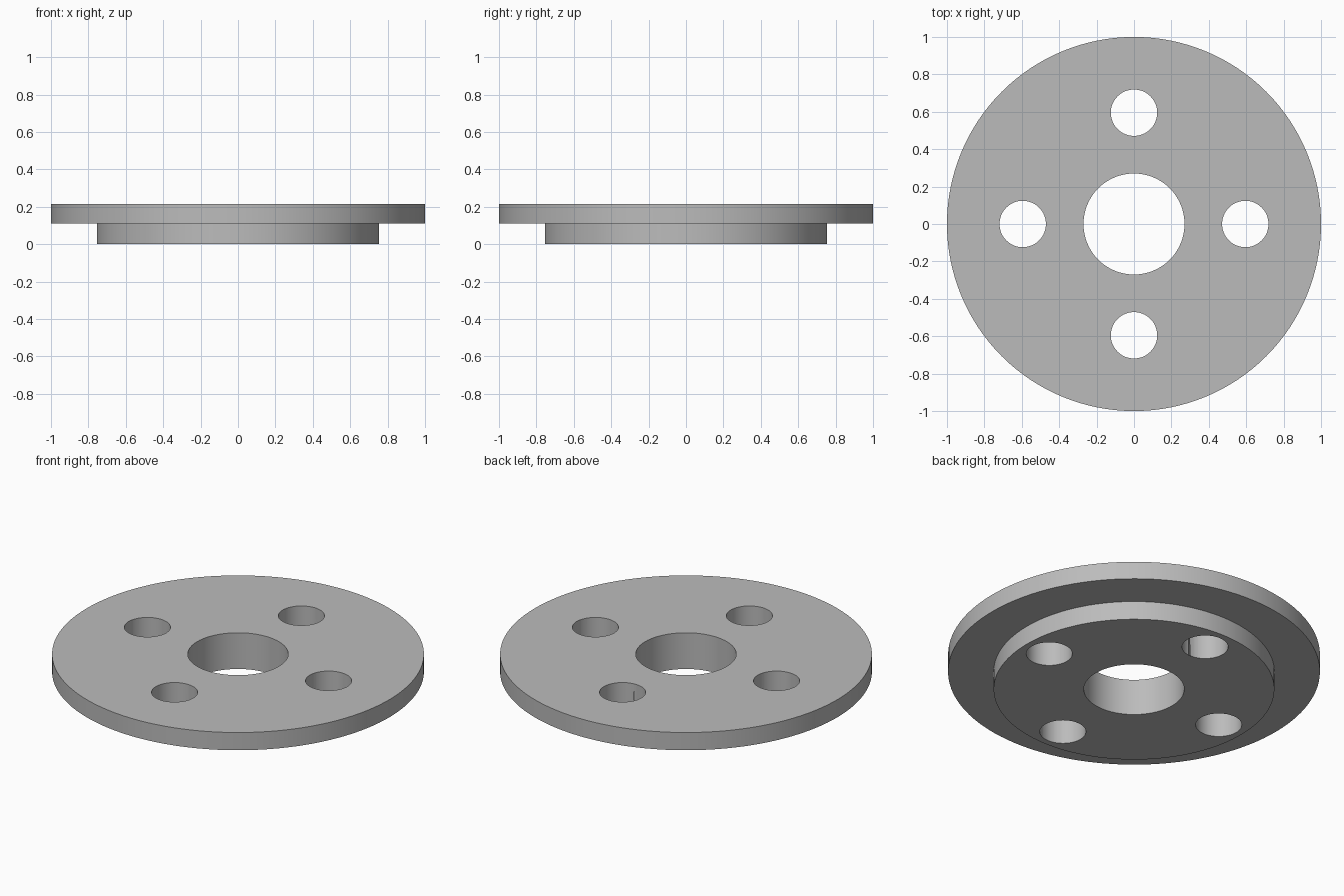
import bpy
import bmesh
from math import radians, tau, cos, sin

SEGMENTS = 128
RIM, HUB, BORE = 1.0, 0.755, 0.27
STEP, TOP = 0.11, 0.215
HOLE_RADIUS, HOLE_CIRCLE, HOLE_COUNT = 0.124, 0.595, 4

if "Cube" in bpy.data.objects:
    bpy.data.objects.remove(bpy.data.objects["Cube"], do_unlink=True)

# Plain grey metal
grey = bpy.data.materials.new("grey_metal")
grey.use_nodes = True
colour = (0.5, 0.5, 0.5, 1.0)
grey.diffuse_color = colour
grey.node_tree.nodes["Principled BSDF"].inputs["Base Color"].default_value = colour


def lathe(name, profile):
    """Revolve a closed (radius, height) profile about the z axis."""
    bm = bmesh.new()
    rings = []
    for i in range(SEGMENTS):
        a = tau * i / SEGMENTS
        rings.append([bm.verts.new((r * cos(a), r * sin(a), z)) for r, z in profile])
    count = len(profile)
    for i, ring in enumerate(rings):
        after = rings[(i + 1) % SEGMENTS]
        for j in range(count):
            k = (j + 1) % count
            bm.faces.new((ring[j], after[j], after[k], ring[k]))
    bmesh.ops.recalc_face_normals(bm, faces=bm.faces)
    mesh = bpy.data.meshes.new(name)
    bm.to_mesh(mesh)
    bm.free()
    obj = bpy.data.objects.new(name, mesh)
    bpy.context.collection.objects.link(obj)
    obj.data.materials.append(grey)
    return obj


# Stepped disc with a central bore
flange = lathe("flange", [(BORE, 0), (HUB, 0), (HUB, STEP),
                          (RIM, STEP), (RIM, TOP), (BORE, TOP)])

# Bolt holes on a circle, cut right through
for i in range(HOLE_COUNT):
    a = tau * i / HOLE_COUNT
    bpy.ops.mesh.primitive_cylinder_add(
        vertices=64, radius=HOLE_RADIUS, depth=1,
        location=(HOLE_CIRCLE * cos(a), HOLE_CIRCLE * sin(a), TOP / 2))
    cutter = bpy.context.object
    cutter.name = "bolt_hole_cutter"
    cutter.hide_render = True
    cutter.data.materials.append(grey)
    cut = flange.modifiers.new("bolt_hole", "BOOLEAN")
    cut.operation = "DIFFERENCE"
    cut.solver = "EXACT"
    cut.object = cutter
    bpy.ops.object.select_all(action="DESELECT")
    flange.select_set(True)
    bpy.context.view_layer.objects.active = flange
    bpy.ops.object.modifier_apply(modifier=cut.name)
    bpy.data.objects.remove(cutter, do_unlink=True)

# Smooth round walls, crisp rims
bpy.ops.object.shade_smooth_by_angle(angle=radians(30))
